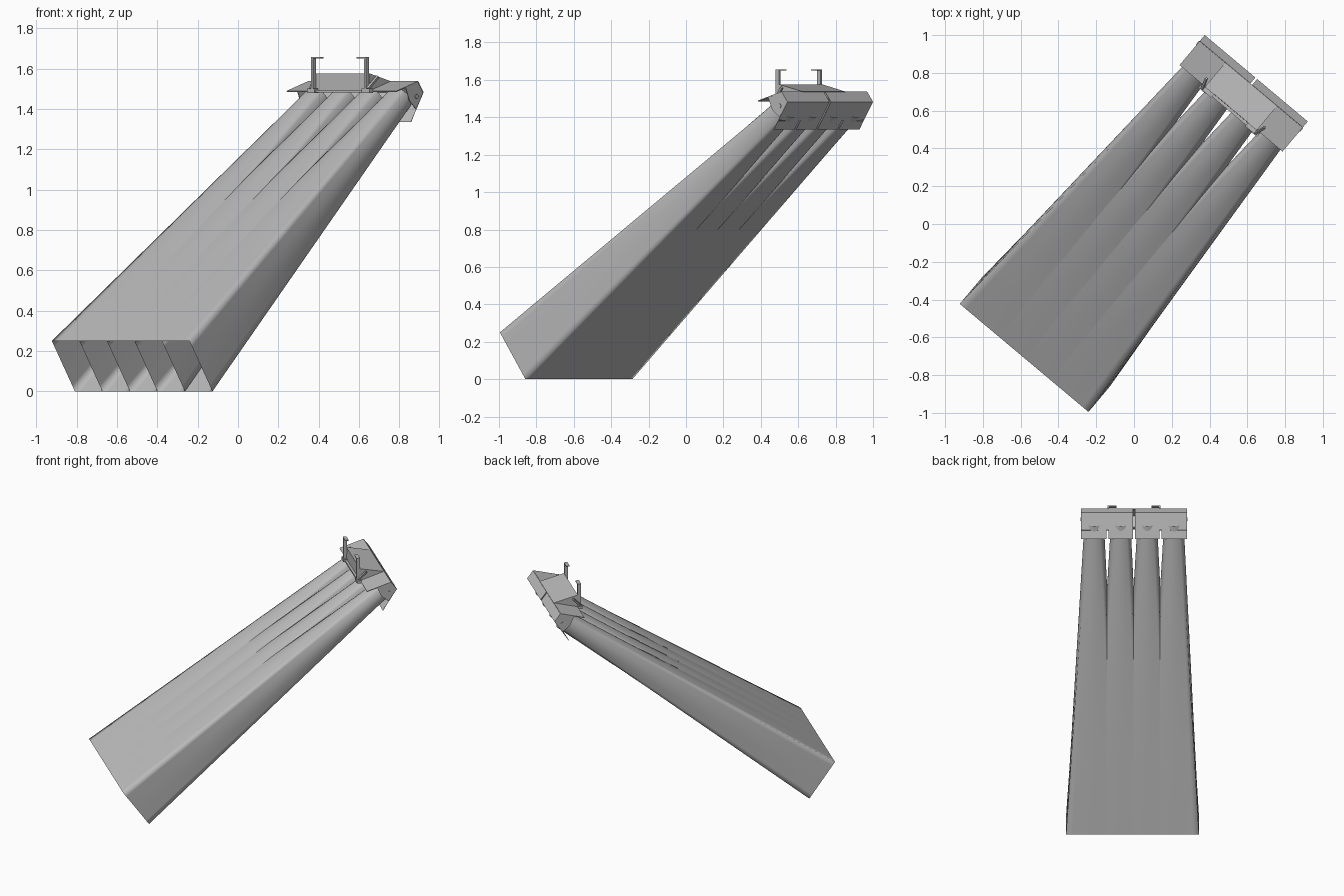
import bpy, bmesh, math
from mathutils import Vector

if "Cube" in bpy.data.objects:
    bpy.data.objects.remove(bpy.data.objects["Cube"], do_unlink=True)

TURN = math.radians(140)      # local x runs along the lamp row, local y along the beams
PITCH = 0.178                 # spacing of the lamps
HALF = 2 * PITCH


def material(name, rgb):
    m = bpy.data.materials.new(name)
    m.use_nodes = True
    m.diffuse_color = (*rgb, 1)
    m.node_tree.nodes["Principled BSDF"].inputs["Base Color"].default_value = (*rgb, 1)
    return m


GREY = material("light grey", (0.5, 0.5, 0.5))


def build(name, polys, thick=0, smooth=False):
    """Make one object from a list of polygons given as corner points."""
    bm = bmesh.new()
    for poly in polys:
        bm.faces.new([bm.verts.new(p) for p in poly])
    bmesh.ops.remove_doubles(bm, verts=bm.verts, dist=0.0005)
    bmesh.ops.recalc_face_normals(bm, faces=bm.faces)
    for f in bm.faces:
        f.smooth = smooth
    me = bpy.data.meshes.new(name)
    bm.to_mesh(me)
    bm.free()
    me.materials.append(GREY)
    ob = bpy.data.objects.new(name, me)
    ob.rotation_euler.z = TURN
    bpy.context.collection.objects.link(ob)
    if thick:
        mod = ob.modifiers.new("thickness", "SOLIDIFY")
        mod.thickness = thick
        mod.offset = 0
    return ob


def strip(x0, x1, a, b):
    """Flat panel between two profile points a and b (y, z)."""
    return [(x0, *a), (x1, *a), (x1, *b), (x0, *b)]


def bar(name, p, q, wide, deep):
    """Rectangular bar from p to q."""
    p, q = Vector(p), Vector(q)
    d = (q - p).normalized()
    side = d.cross(Vector((0, 1, 0))).normalized()
    up = d.cross(side)
    offs = [side * i * wide / 2 + up * j * deep / 2
            for i, j in ((-1, -1), (1, -1), (1, 1), (-1, 1))]
    a, b = [p + o for o in offs], [q + o for o in offs]
    polys = [a, b] + [[a[i], a[i - 1], b[i - 1], b[i]] for i in range(4)]
    return build(name, polys)


# Four overlapping beams, each from a round lens to a rectangular open end
LENS, LENS_R = Vector((0, -0.93, 1.452)), 0.065
END, ALONG = Vector((-0.01, 0.828, 0.125)), Vector((0, 0.089, 0.125))
SEG = 48
lens_up = Vector((0, 0.58, 0.814))
for k in range(4):
    shift = Vector(((k - 1.5) * PITCH, 0, 0))
    top, end = [], []
    for i in range(SEG):
        c, s = math.cos(math.tau * i / SEG), math.sin(math.tau * i / SEG)
        m = max(abs(c), abs(s))
        top.append(LENS + shift + Vector((c, 0, 0)) * LENS_R + lens_up * s * LENS_R)
        end.append(END + shift + Vector((PITCH * c / m, 0, 0)) + ALONG * (s / m))
    rings = [[t.lerp(e, r / 8) for t, e in zip(top, end)] for r in range(9)]
    build(f"beam_{k + 1}",
          [[a[i - 1], a[i], b[i], b[i - 1]] for a, b in zip(rings, rings[1:])
           for i in range(SEG)], smooth=True)

# Housing profile points (y, z)
FLAP, NOTCH = (-0.91, 1.335), (-0.942, 1.383)
BACK, RIDGE = (-1.005, 1.482), (-0.965, 1.535)
LIP, HOOD = (-0.8, 1.487), (-0.8, 1.575)
GAP = 0.006

# Back panels, split in the middle and notched between the lamps
back = []
for s in (-1, 1):
    for x0, x1 in ((GAP, PITCH), (PITCH, HALF)):
        back.append(strip(s * x0, s * x1, BACK, RIDGE))
        back.append(strip(s * x0, s * x1, NOTCH, BACK))
    back.append(strip(s * GAP, s * (PITCH - GAP), FLAP, NOTCH))
    back.append(strip(s * (PITCH + GAP), s * HALF, FLAP, NOTCH))
build("back_plate", back, 0.004)

# Raised middle hood with triangular cheeks and a front wall
hood = [strip(-PITCH, PITCH, RIDGE, HOOD), strip(-PITCH, PITCH, HOOD, LIP)]
hood += [[(s * PITCH, *RIDGE), (s * PITCH, *HOOD), (s * PITCH, *LIP)] for s in (-1, 1)]
build("middle_hood", hood, 0.004)

for side, s in (("right", 1), ("left", -1)):
    # Sloping visor over each outer lamp
    build(f"{side}_visor", [strip(s * PITCH, s * HALF, RIDGE, LIP)], 0.005)

    # End wall and its round bolt
    x = s * (HALF - 0.003)
    wall = (BACK, RIDGE, (-0.87, 1.508), (-0.9, 1.44), (-0.95, 1.4))
    build(f"{side}_end_wall", [[(x, *p) for p in wall]], 0.004)
    bolt = [(s * (HALF + 0.002), -0.952 + 0.012 * math.cos(a * math.tau / 12),
             1.461 + 0.012 * math.sin(a * math.tau / 12)) for a in range(12)]
    build(f"{side}_bolt", [bolt], 0.004)

    # Mounting hook: post, inward top flange, foot and diagonal strut
    px, py = s * 0.172, -0.787
    bar(f"{side}_hook_post", (px, py, 1.48), (px, py, 1.655), 0.012, 0.024)
    bar(f"{side}_hook_flange", (px + s * 0.006, py, 1.653), (px - s * 0.055, py, 1.653),
        0.006, 0.024)
    bar(f"{side}_hook_foot", (px - s * 0.02, py, 1.49), (px + s * 0.03, py, 1.49), 0.02, 0.03)
    bar(f"{side}_hook_strut", (px + s * 0.012, py + 0.005, 1.5),
        (px + s * 0.03, py - 0.05, 1.56), 0.012, 0.014)

# Rail under the front edge of the hood
bar("front_rail", (-0.17, -0.79, 1.487), (0.17, -0.79, 1.487), 0.012, 0.016)
